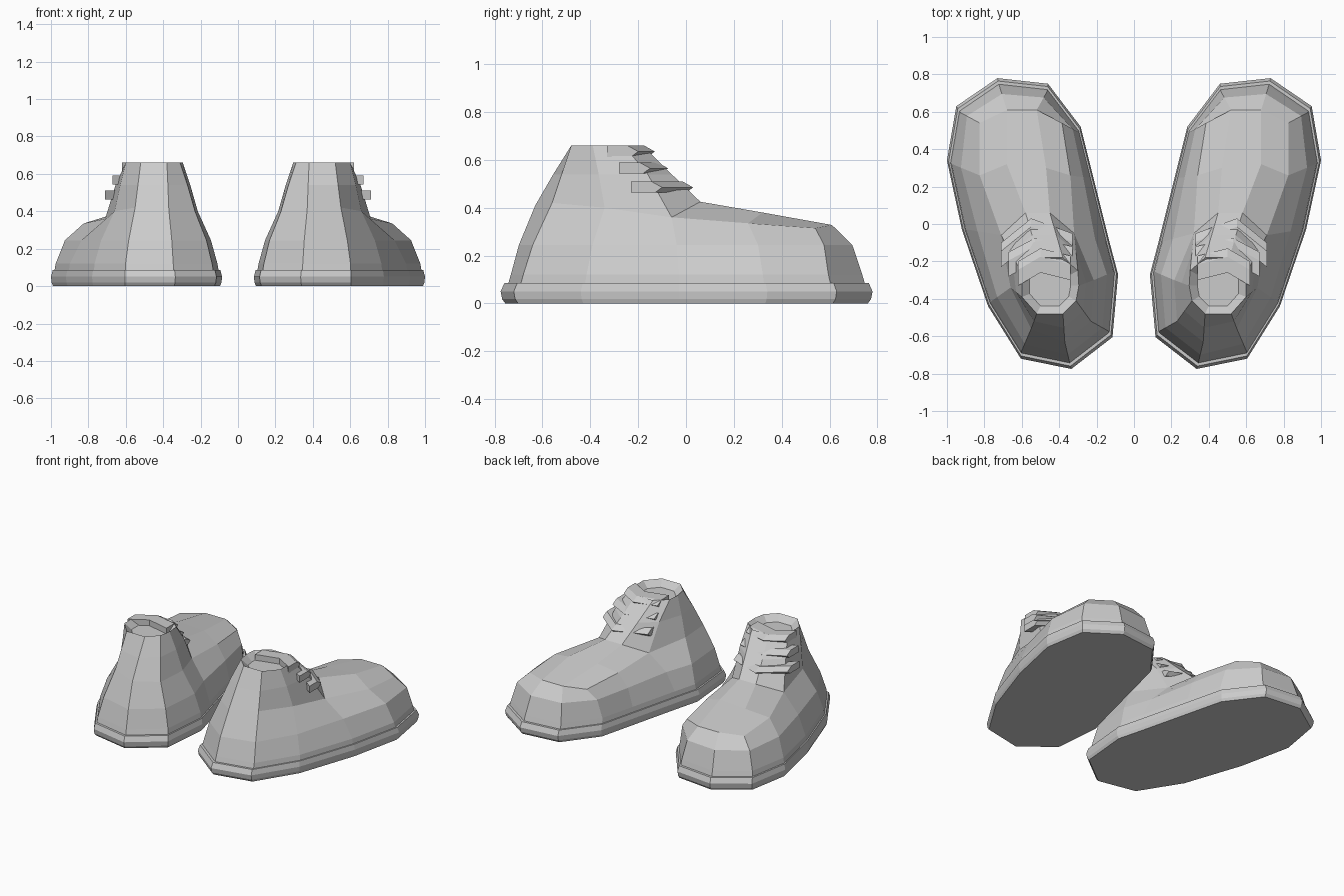
import bpy, bmesh
from mathutils import Vector

old = bpy.data.objects.get("Cube")
if old:
    bpy.data.objects.remove(old, do_unlink=True)

grey = bpy.data.materials.new("plain grey")
grey.use_nodes = True
grey.diffuse_color = (0.6, 0.6, 0.6, 1)
grey.node_tree.nodes["Principled BSDF"].inputs["Base Color"].default_value = (0.6, 0.6, 0.6, 1)

# Sole outline: toe, outer side, heel, inner side
OUTLINE = [(.46, .75), (.73, .78), (.95, .63), (1, .34), (.92, -.03), (.78, -.44),
           (.605, -.72), (.335, -.775), (.115, -.605), (.085, -.27), (.13, -.1),
           (.22, .26), (.285, .52)]
# Crease where the side wall meets the vamp and the ankle
CREASE = [(.52, .61, .328), (.68, .61, .328), (.825, .54, .315), (.825, .26, .335),
          (.71, -.06, .36), (.66, -.34, .4), (.55, -.56, .42), (.37, -.63, .41),
          (.23, -.52, .4), (.215, -.3, .4), (.32, -.05, .36), (.34, .26, .335),
          (.385, .54, .315)]
# Raised middle of the vamp, left and right of the centre line
RIDGE = [(.47, .3, .38), (.68, .32, .38), (.45, .06, .425), (.58, .06, .425)]
# Rim of the ankle opening
RIM = [(.6, -.26), (.6, -.39), (.52, -.48), (.38, -.48), (.31, -.41),
       (.295, -.33), (.3, -.25), (.38, -.18), (.51, -.18)]
# Lace straps: front chevron from inner to outer side, then height
LACES = [([(.33, -.05), (.55, .03), (.71, -.1)], .485),
         ([(.33, -.12), (.53, -.075), (.67, -.15)], .565),
         ([(.34, -.17), (.5, -.13), (.62, -.2)], .635)]


def scaled(points, factor, z, centre):
    cx, cy = centre
    return [Vector((cx + (p[0] - cx) * factor, cy + (p[1] - cy) * factor, z)) for p in points]


def add(bm, points):
    return [bm.verts.new(p) for p in points]


def bridge(bm, a, b):
    for i in range(len(a)):
        j = (i + 1) % len(a)
        bm.faces.new((a[i], a[j], b[j], b[i]))


def loft(bm, rings):
    rings = [add(bm, r) for r in rings]
    for a, b in zip(rings, rings[1:]):
        bridge(bm, a, b)
    bm.faces.new(rings[0])
    bm.faces.new(rings[-1])


def finish(bm, name, side):
    for v in bm.verts:
        v.co.x *= side
    bmesh.ops.recalc_face_normals(bm, faces=bm.faces)
    mesh = bpy.data.meshes.new(name)
    bm.to_mesh(mesh)
    bm.free()
    mesh.materials.append(grey)
    bpy.context.collection.objects.link(bpy.data.objects.new(name, mesh))


def sole(name, side):
    bm = bmesh.new()
    levels = [(.975, 0), (.992, .018), (1, .05), (.98, .085)]
    loft(bm, [scaled(OUTLINE, f, z, (.54, 0)) for f, z in levels])
    finish(bm, name, side)


def upper(name, side):
    bm = bmesh.new()
    # side wall
    foot = scaled(OUTLINE, .96, .08, (.54, 0))
    instep = scaled(OUTLINE, .945, .12, (.54, 0))
    crease = [Vector(p) for p in CREASE]
    bulge = [a.lerp(b, .33) for a, b in zip(instep, crease)]
    for p in bulge:
        p.z = .245
    rings = [add(bm, r) for r in (foot, instep, bulge, crease)]
    for a, b in zip(rings, rings[1:]):
        bridge(bm, a, b)
    bm.faces.new(rings[0])
    # vamp
    c = rings[-1]
    l1, r1, l2, r2 = add(bm, RIDGE)
    for face in ((c[12], c[0], l1, c[11]), (c[0], c[1], r1, l1), (c[1], c[2], c[3], r1),
                 (c[11], l1, l2, c[10]), (l1, r1, r2, l2), (r1, c[3], c[4], r2)):
        bm.faces.new(face)
    # ankle shaft with a shallow opening
    base = c[4:11] + [l2, r2]
    rim = scaled(RIM, 1, .66, (.45, -.33))
    middle = [a.co.lerp(b, .5) for a, b in zip(base, rim)]
    for p in middle:
        p.z = .54
    floor = scaled(RIM, .72, .62, (.45, -.33))
    previous = base
    for ring in (middle, rim, floor):
        current = add(bm, ring)
        bridge(bm, previous, current)
        previous = current
    bm.faces.new(previous)
    finish(bm, name, side)


def lace(name, side, front, z):
    # slab with a pointed front edge and its back buried in the shaft
    bm = bmesh.new()
    section = [(-.13, -.022), (-.03, -.022), (0, 0), (-.045, .025), (-.13, .025)]
    loft(bm, [[Vector((x, y + dy, z + dz)) for dy, dz in section] for x, y in front])
    finish(bm, name, side)


for label, side in (("left", 1), ("right", -1)):
    sole(label + "_sole", side)
    upper(label + "_upper", side)
    for number, (front, z) in enumerate(LACES, 1):
        lace(f"{label}_lace_{number}", side, front, z)
